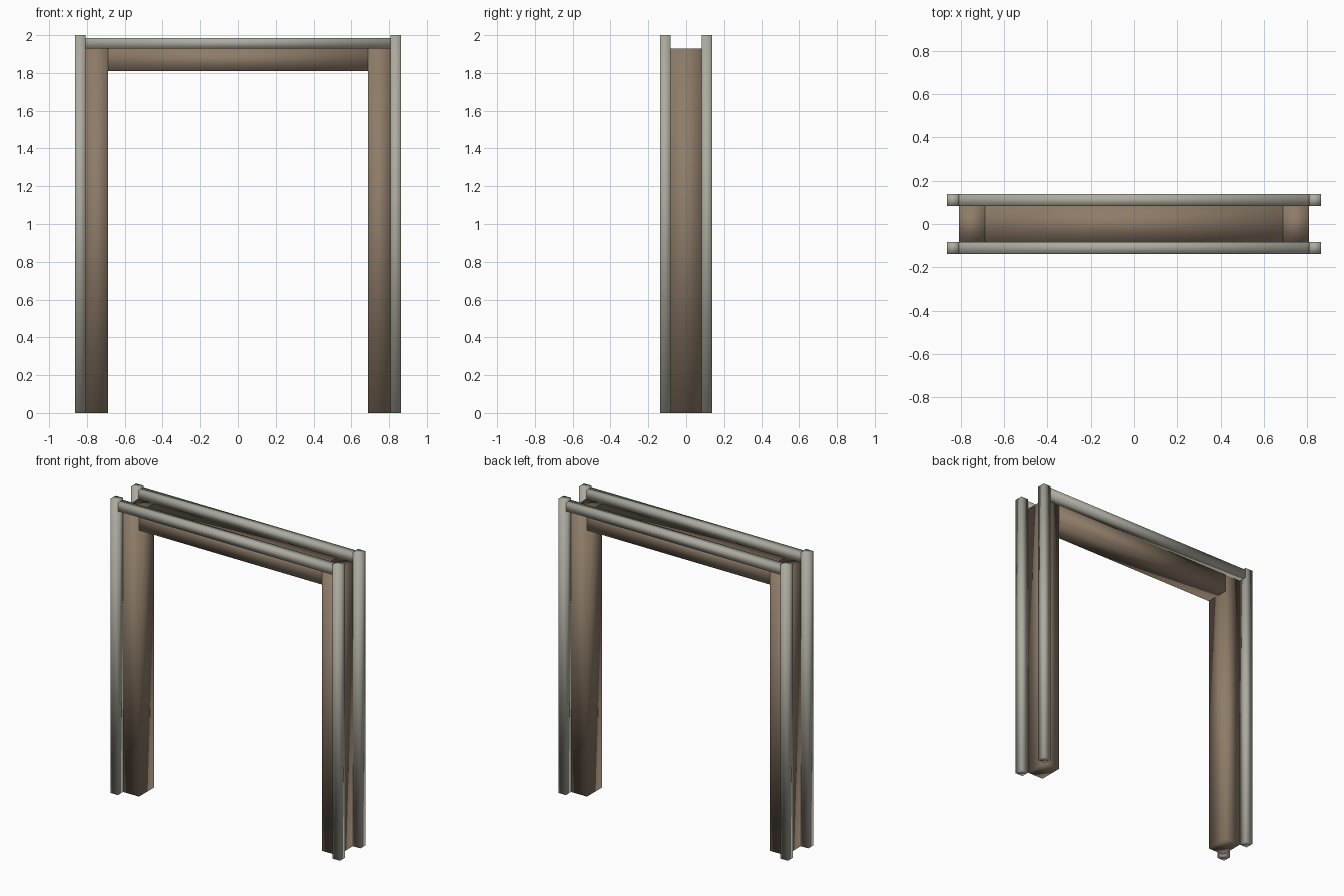
import bpy
import bmesh

if "Cube" in bpy.data.objects:
    bpy.data.objects.remove(bpy.data.objects["Cube"])


def material(name, rgb):
    m = bpy.data.materials.new(name)
    m.diffuse_color = (*rgb, 1)
    m.use_nodes = True
    m.node_tree.nodes["Principled BSDF"].inputs["Base Color"].default_value = m.diffuse_color
    return m


wood = material("brown_wood", (0.27, 0.20, 0.14))
trim = material("pale_trim", (0.42, 0.41, 0.35))


def beam(name, x, y, z, mat):
    """Smooth-shaded box spanning the given (min, max) ranges."""
    bm = bmesh.new()
    bmesh.ops.create_cube(bm, size=1)
    for v in bm.verts:
        v.co = [r[0] if c < 0 else r[1] for c, r in zip(v.co, (x, y, z))]
    for f in bm.faces:
        f.smooth = True
    bmesh.ops.recalc_face_normals(bm, faces=bm.faces)
    me = bpy.data.meshes.new(name)
    bm.to_mesh(me)
    bm.free()
    me.materials.append(mat)
    ob = bpy.data.objects.new(name, me)
    bpy.context.collection.objects.link(ob)
    return ob


def span(sign, a, b):
    return tuple(sorted((sign * a, sign * b)))


IN, JAMB, OUT = 0.688, 0.807, 0.863   # opening, lining and trim half widths
DEEP, FACE = 0.082, 0.138             # lining and trim half depths
TOP = 1.93

# Lining across the top of the opening
beam("header", (-IN, IN), (-DEEP, DEEP), (1.81, TOP), wood)

# Side linings
for sx, side in ((-1, "left"), (1, "right")):
    beam(f"{side}_jamb", span(sx, IN, JAMB), (-DEEP, DEEP), (0, TOP), wood)

# Trim posts and rails on both faces
for sy, face in ((-1, "front"), (1, "back")):
    y = span(sy, DEEP, FACE)
    beam(f"{face}_top_rail", (-JAMB, JAMB), y, (TOP, 1.986), trim)
    for sx, side in ((-1, "left"), (1, "right")):
        beam(f"{face}_{side}_post", span(sx, JAMB, OUT), y, (0, 2), trim)
